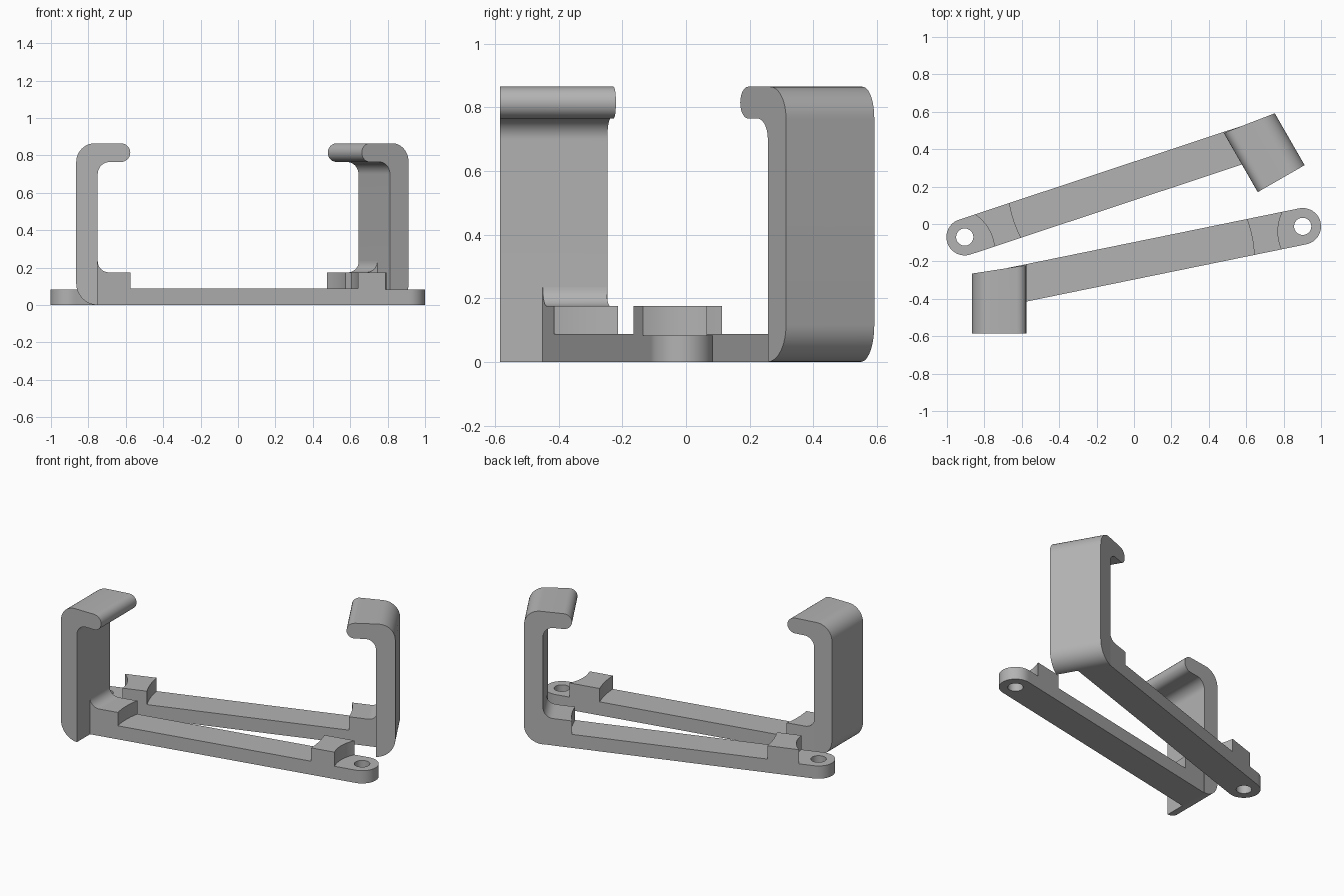
import bpy, bmesh, math
from mathutils import Vector, Matrix

if "Cube" in bpy.data.objects:
    bpy.data.objects.remove(bpy.data.objects["Cube"])

grey = bpy.data.materials.new("grey_plastic")
grey.diffuse_color = (0.45, 0.45, 0.45, 1)
grey.use_nodes = True
grey.node_tree.nodes["Principled BSDF"].inputs["Base Color"].default_value = grey.diffuse_color

SLOPE = 0.2045                                # direction of the base arm
U = Vector((1, SLOPE)).normalized()           # along the arm, towards the eyelet
N = Vector((-U.y, U.x))                       # across the arm
EYE = Vector((0.902, -0.0125))                # eyelet centre
R, HOLE = 0.098, 0.046                        # eyelet outer and hole radius
BACK = R * math.sqrt(3)                       # eyelet pad length behind the hole
X0, X1 = -0.75, -0.575                        # inner wall and tip of the hook
BAR_Z, PAD_Z, BLOCK_Z = 0.088, 0.083, 0.175


def on_arm(s, t):
    return EYE + U * s + N * t


def edge_y(x, side):
    """y of the arm's side edge at a given x."""
    return EYE.y + SLOPE * (x - EYE.x) + side * R / U.x


def arc(cx, cz, r, a0, a1, n=12):
    return [(cx + r * math.cos(math.radians(a0 + (a1 - a0) * i / n)),
             cz + r * math.sin(math.radians(a0 + (a1 - a0) * i / n))) for i in range(n + 1)]


def bow(a, b, depth, n=12):
    """Shallow curve from a to b, pushed sideways by depth."""
    side = Vector((-(b - a).y, (b - a).x)).normalized()
    return [a.lerp(b, i / n) + side * depth * 4 * (i / n) * (1 - i / n) for i in range(n + 1)]


def finish(name, bm, mat):
    bm.transform(mat)
    bmesh.ops.recalc_face_normals(bm, faces=bm.faces)
    me = bpy.data.meshes.new(name)
    bm.to_mesh(me)
    bm.free()
    me.materials.append(grey)
    ob = bpy.data.objects.new(name, me)
    bpy.context.collection.objects.link(ob)


def loft(name, a, b, mat):
    """Closed solid between two matching outlines."""
    bm = bmesh.new()
    va, vb = [bm.verts.new(p) for p in a], [bm.verts.new(p) for p in b]
    bm.faces.new(va)
    bm.faces.new(vb)
    for i in range(len(va)):
        j = (i + 1) % len(va)
        bm.faces.new((va[i], va[j], vb[j], vb[i]))
    finish(name, bm, mat)


def plan_prism(name, pts, z0, z1, mat):
    loft(name, [(p[0], p[1], z0) for p in pts], [(p[0], p[1], z1) for p in pts], mat)


def side_prism(name, prof, lo, hi, mat):
    loft(name, [(x, lo(x), z) for x, z in prof], [(x, hi(x), z) for x, z in prof], mat)


def bracket(prefix, mat):
    # C-shaped hook, its inner side following the arm
    prof = (arc(-0.765, 0.765, 0.10, 180, 90) + arc(-0.626, 0.815, 0.05, 90, -90)
            + arc(-0.685, 0.70, 0.065, 90, 180) + [(X0, 0.0)]
            + arc(-0.749, 0.116, 0.116, 269, 180))
    side_prism(prefix + "_hook", prof, lambda x: -0.585,
               lambda x: -0.265 + 0.155 * (x + 0.865), mat)

    # flat base arm
    start = [Vector((X0, edge_y(X0, s))) for s in (1, -1)]
    plan_prism(prefix + "_arm", start + [on_arm(-BACK, -R), on_arm(-BACK, R)], 0, BAR_Z, mat)

    # eyelet pad with a round hole
    bm = bmesh.new()
    n = 48
    rings = []
    for z in (0, PAD_Z):
        inner, outer = [], []
        for i in range(n):
            a = 2 * math.pi * i / n
            c, s = math.cos(a), math.sin(a)
            k = R if c > -1e-6 else min(R / max(abs(s), 1e-6), BACK / abs(c))
            inner.append(bm.verts.new((*on_arm(HOLE * c, HOLE * s), z)))
            outer.append(bm.verts.new((*on_arm(k * c, k * s), z)))
        rings += [inner, outer]
    i0, o0, i1, o1 = rings
    for a, b in ((i0, o0), (o0, o1), (o1, i1), (i1, i0)):
        for i in range(n):
            j = (i + 1) % n
            bm.faces.new((a[i], a[j], b[j], b[i]))
    finish(prefix + "_eyelet", bm, mat)

    # stop block beside the hook, with a hollowed end
    end = bow(Vector((X1, edge_y(X1, -1))), Vector((X1, edge_y(X1, 1))), 0.01)
    plan_prism(prefix + "_hook_block", start + end, 0.08, BLOCK_Z, mat)

    # fillet between that block and the hook wall
    side_prism(prefix + "_fillet", [(X0, BLOCK_Z)] + arc(-0.69, 0.235, 0.06, 270, 180),
               lambda x: edge_y(x, -1), lambda x: edge_y(x, 1), mat)

    # stop block beside the eyelet, hollowed at both ends
    near = bow(on_arm(-0.285, R), on_arm(-0.285, -R), 0.008)
    far = bow(on_arm(-0.135, -R), on_arm(-0.09, R), 0.022)
    plan_prism(prefix + "_eyelet_block", near + far, 0.08, BLOCK_Z, mat)


# front bracket, then its mirrored and turned partner at the back
bracket("front", Matrix.Identity(4))
bracket("back", Matrix.Translation((-0.905, -0.07, 0)) @ Matrix.Rotation(math.radians(209.9), 4, 'Z')
        @ Matrix.Scale(-1, 4, (0, 1, 0)) @ Matrix.Translation((-EYE.x, -EYE.y, 0)))

for ob in bpy.context.collection.objects:
    ob.select_set(True)
    bpy.context.view_layer.objects.active = ob
bpy.ops.object.shade_smooth_by_angle(angle=math.radians(30))
